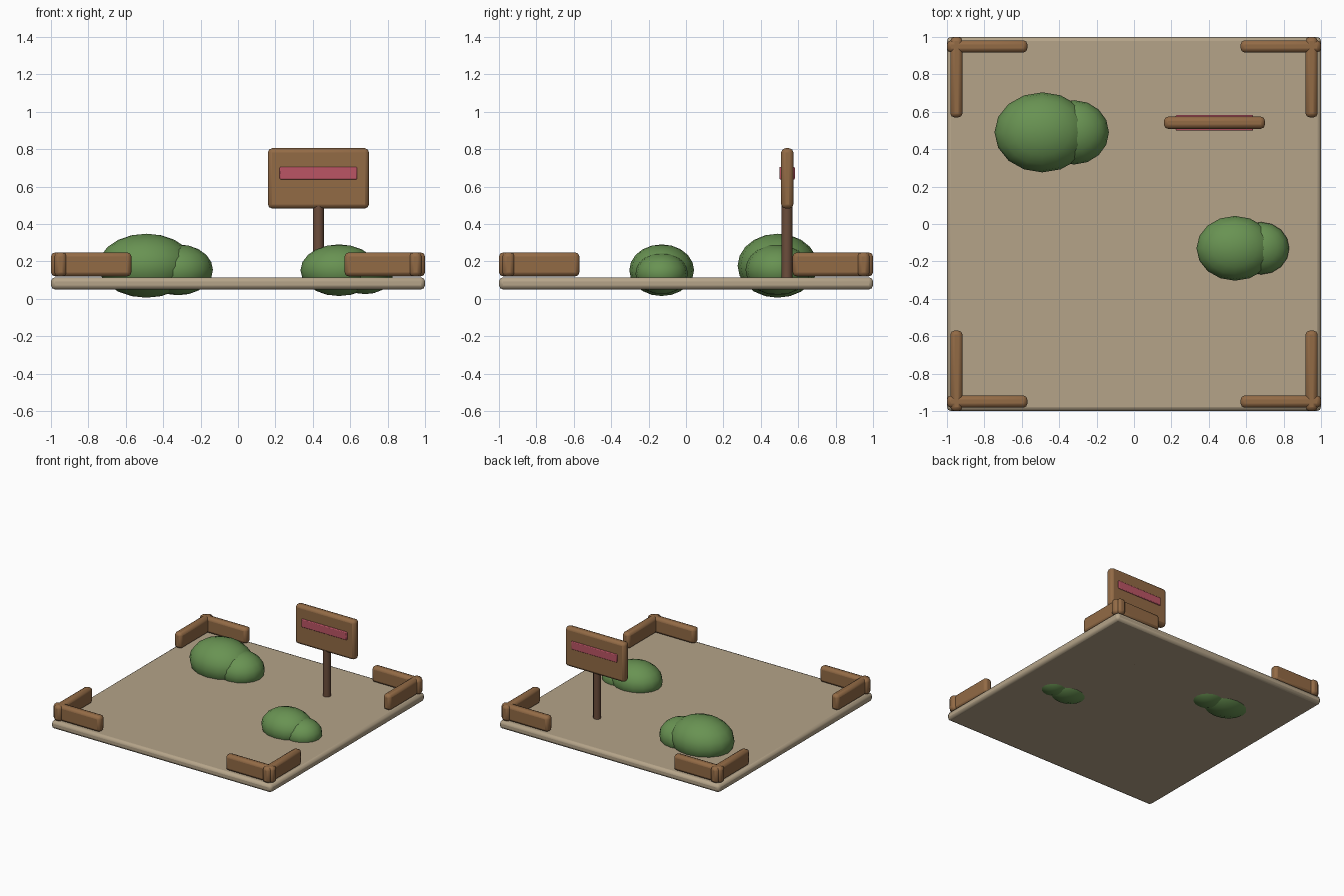
import bpy, math

if "Cube" in bpy.data.objects:
    bpy.data.objects.remove(bpy.data.objects["Cube"])


def material(name, rgb):
    m = bpy.data.materials.new(name)
    m.diffuse_color = (*rgb, 1)
    m.use_nodes = True
    m.node_tree.nodes["Principled BSDF"].inputs["Base Color"].default_value = m.diffuse_color
    return m


SAND = material("sand", (0.46, 0.37, 0.25))
WOOD = material("wood", (0.29, 0.145, 0.06))
DARK = material("dark_wood", (0.15, 0.075, 0.045))
LEAF = material("leaf", (0.14, 0.29, 0.085))
PINK = material("pink", (0.50, 0.09, 0.13))


def finish(ob, name, mat):
    ob.name = name
    ob.data.materials.append(mat)
    return ob


def box(name, lo, hi, mat, bevel):
    """Rounded box between two corners."""
    bpy.ops.mesh.primitive_cube_add(size=1, location=[(a + b) / 2 for a, b in zip(lo, hi)])
    ob = finish(bpy.context.object, name, mat)
    ob.scale = [b - a for a, b in zip(lo, hi)]
    bpy.ops.object.transform_apply(location=False, rotation=False, scale=True)
    mod = ob.modifiers.new("bevel", 'BEVEL')
    mod.width = bevel
    mod.segments = 2
    bpy.ops.object.shade_smooth_by_angle(angle=math.radians(35))
    return ob


def leaf_ball(name, loc, radii):
    bpy.ops.mesh.primitive_uv_sphere_add(segments=16, ring_count=10, radius=1, location=loc)
    ob = finish(bpy.context.object, name, LEAF)
    ob.scale = radii
    bpy.ops.object.transform_apply(location=False, rotation=False, scale=True)
    bpy.ops.object.shade_smooth()


# Ground slab
box("ground_slab", (-1, -1, 0.05), (1, 1, 0.115), SAND, 0.022)

# Two short rails at each corner
for sx in (-1, 1):
    for sy in (-1, 1):
        xs, ys = sorted((sx * 0.57, sx)), sorted((sy * 0.917, sy * 0.982))
        box("corner_rail_x", (xs[0], ys[0], 0.12), (xs[1], ys[1], 0.248), WOOD, 0.022)
        xs, ys = sorted((sx * 0.917, sx * 0.982)), sorted((sy * 0.57, sy))
        box("corner_rail_y", (xs[0], ys[0], 0.12), (xs[1], ys[1], 0.248), WOOD, 0.022)

# Sign: post, board and stripe showing on both faces
bpy.ops.mesh.primitive_cylinder_add(vertices=12, radius=0.029, depth=0.45, location=(0.43, 0.54, 0.275))
finish(bpy.context.object, "sign_post", DARK)
bpy.ops.object.shade_smooth_by_angle(angle=math.radians(35))
box("sign_board", (0.16, 0.509, 0.483), (0.70, 0.574, 0.805), WOOD, 0.022)
box("sign_stripe", (0.223, 0.499, 0.638), (0.637, 0.582, 0.705), PINK, 0.006)

# Bushes, each a large and a small squashed ball
leaf_ball("large_bush_main", (-0.49, 0.49, 0.177), (0.256, 0.214, 0.171))
leaf_ball("large_bush_side", (-0.32, 0.49, 0.155), (0.186, 0.172, 0.136))
leaf_ball("small_bush_main", (0.54, -0.13, 0.153), (0.206, 0.173, 0.138))
leaf_ball("small_bush_side", (0.68, -0.13, 0.135), (0.150, 0.140, 0.110))
